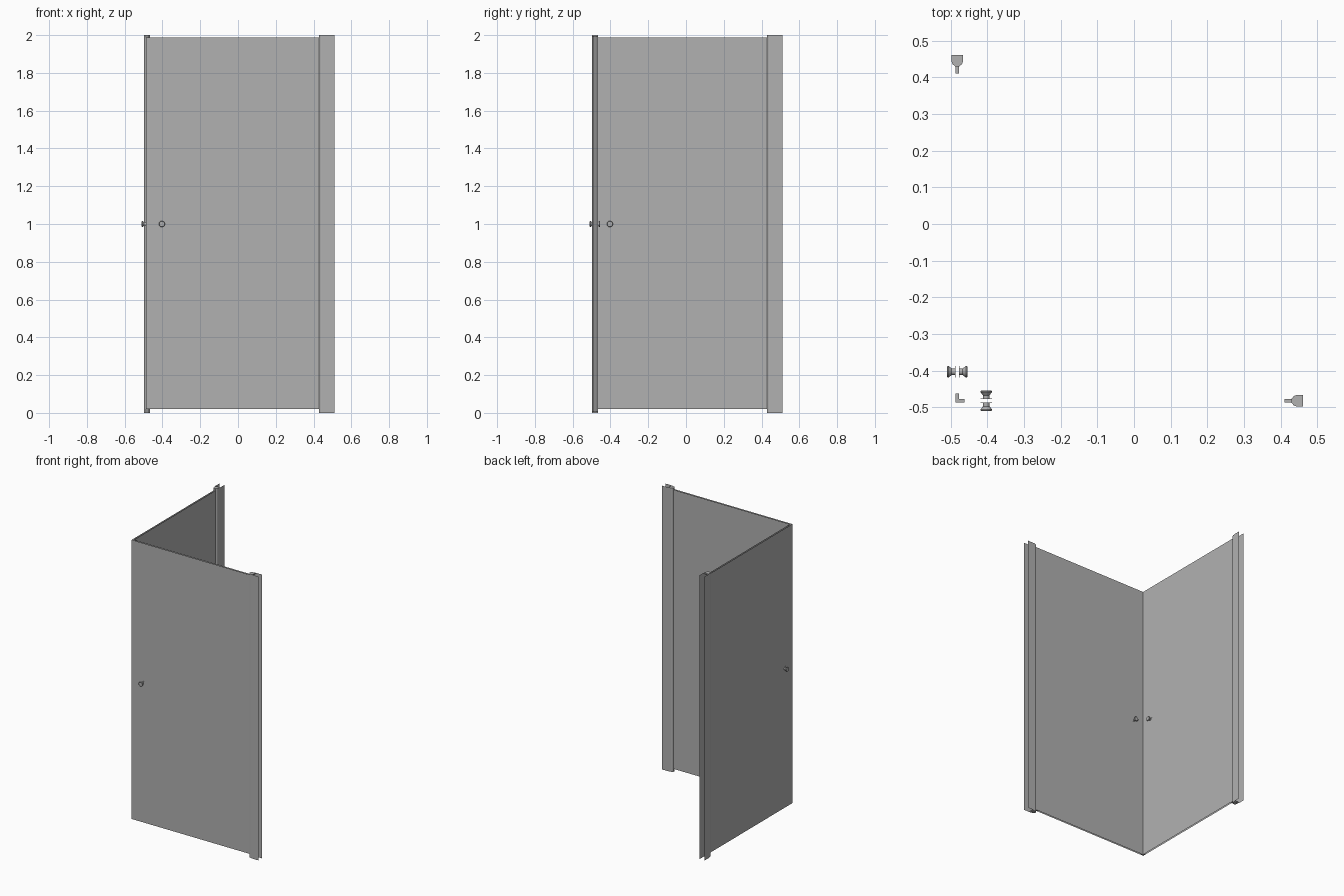
import bpy, bmesh, math
from mathutils import Matrix

if "Cube" in bpy.data.objects:
    bpy.data.objects.remove(bpy.data.objects["Cube"])

G = -0.482            # glass line
SWAP = Matrix(((0, 1, 0, 0), (1, 0, 0, 0), (0, 0, 1, 0), (0, 0, 0, 1)))
grey = bpy.data.materials.new("dark_grey")
grey.diffuse_color = (.44, .44, .44, 1)
grey.use_nodes = True
grey.node_tree.nodes["Principled BSDF"].inputs["Base Color"].default_value = grey.diffuse_color


def finish(name, bm, swap, smooth=False):
    """Store the mesh; the side copy is reflected across the corner diagonal."""
    if swap:
        bm.transform(SWAP)
        bmesh.ops.reverse_faces(bm, faces=bm.faces[:])
    me = bpy.data.meshes.new(name)
    bm.to_mesh(me)
    bm.free()
    me.materials.append(grey)
    ob = bpy.data.objects.new(name, me)
    bpy.context.collection.objects.link(ob)
    if smooth:
        bpy.ops.object.select_all(action='DESELECT')
        ob.select_set(True)
        bpy.context.view_layer.objects.active = ob
        bpy.ops.object.shade_smooth_by_angle(angle=math.radians(35))


def prism(bm, pts, z0, z1):
    """Closed upright extrusion of a plan outline."""
    f = bm.faces.new([bm.verts.new((x, y, z0)) for x, y in pts])
    r = bmesh.ops.extrude_face_region(bm, geom=[f])
    for v in r['geom']:
        if isinstance(v, bmesh.types.BMVert):
            v.co.z = z1
    bmesh.ops.recalc_face_normals(bm, faces=bm.faces[:])


def sheet(bm, pts, z0, z1):
    """Upright thin sheet along an open plan path."""
    low = [bm.verts.new((x, y, z0)) for x, y in pts]
    top = [bm.verts.new((x, y, z1)) for x, y in pts]
    for i in range(len(pts) - 1):
        bm.faces.new((low[i], low[i + 1], top[i + 1], top[i]))


def knob(bm, x, z):
    """Two flared grips, one on each face of the glass."""
    prof = [(0, .028), (.014, .028), (.016, .026), (.016, .024),
            (.009, .015), (.009, .006), (.016, .006), (.016, .005), (0, .005)]
    n = 24
    for s in (1, -1):
        rings = []
        for r, d in prof:
            k = n if r else 1
            rings.append([bm.verts.new((x + r * math.cos(2 * math.pi * i / n), G + s * d,
                                        z + r * math.sin(2 * math.pi * i / n)))
                          for i in range(k)])
        for a, b in zip(rings, rings[1:]):
            for i in range(n):
                j = (i + 1) % n
                q = [a[i % len(a)], a[j % len(a)], b[j % len(b)], b[i % len(b)]]
                bm.faces.new(list(dict.fromkeys(q)))
    bmesh.ops.recalc_face_normals(bm, faces=bm.faces[:])


# Head outline of the pivot post, rounded toward the glass, open at the wall
head = [(.461, G + .016), (.445, G + .016), (.436, G + .013), (.430, G + .006),
        (.430, G - .006), (.436, G - .013), (.445, G - .016), (.461, G - .016)]

for swap, side in ((False, "front"), (True, "side")):
    # Glass door: outer and inner face, meeting the other door at the corner
    bm = bmesh.new()
    sheet(bm, [(G - .0055, G - .0055), (.43, G - .0055)], .02, 1.987)
    sheet(bm, [(.43, G + .0055), (G + .0055, G + .0055)], .02, 1.987)
    finish(side + "_glass_door", bm, swap)

    # Hollow pivot post and hinge seal holding the glass
    bm = bmesh.new()
    sheet(bm, head, .008, 1.992)
    finish(side + "_pivot_post", bm, swap)
    bm = bmesh.new()
    prism(bm, [(.41, G - .005), (.432, G - .005), (.432, G + .005), (.41, G + .005)], .02, 1.987)
    finish(side + "_hinge_seal", bm, swap)

    # End caps closing the post
    bm = bmesh.new()
    prism(bm, head, 0, .008)
    prism(bm, head, 1.992, 2)
    finish(side + "_end_caps", bm, swap)

    # Wall channel flanges on both sides of the post
    bm = bmesh.new()
    sheet(bm, [(.455, G - .019), (.51, G - .019)], 0, 2)
    sheet(bm, [(.51, G + .019), (.455, G + .019)], 0, 2)
    finish(side + "_wall_channel", bm, swap)

    # Door knob
    bm = bmesh.new()
    knob(bm, -.403, 1.0)
    finish(side + "_door_knob", bm, swap, True)

# Corner seal between the glass faces where the two doors meet
bm = bmesh.new()
o, i, e = -.487, -.477, -.462
prism(bm, [(o, o), (e, o), (e, i), (i, i), (i, e), (o, e)], .02, 1.987)
finish("corner_seal", bm, False)
